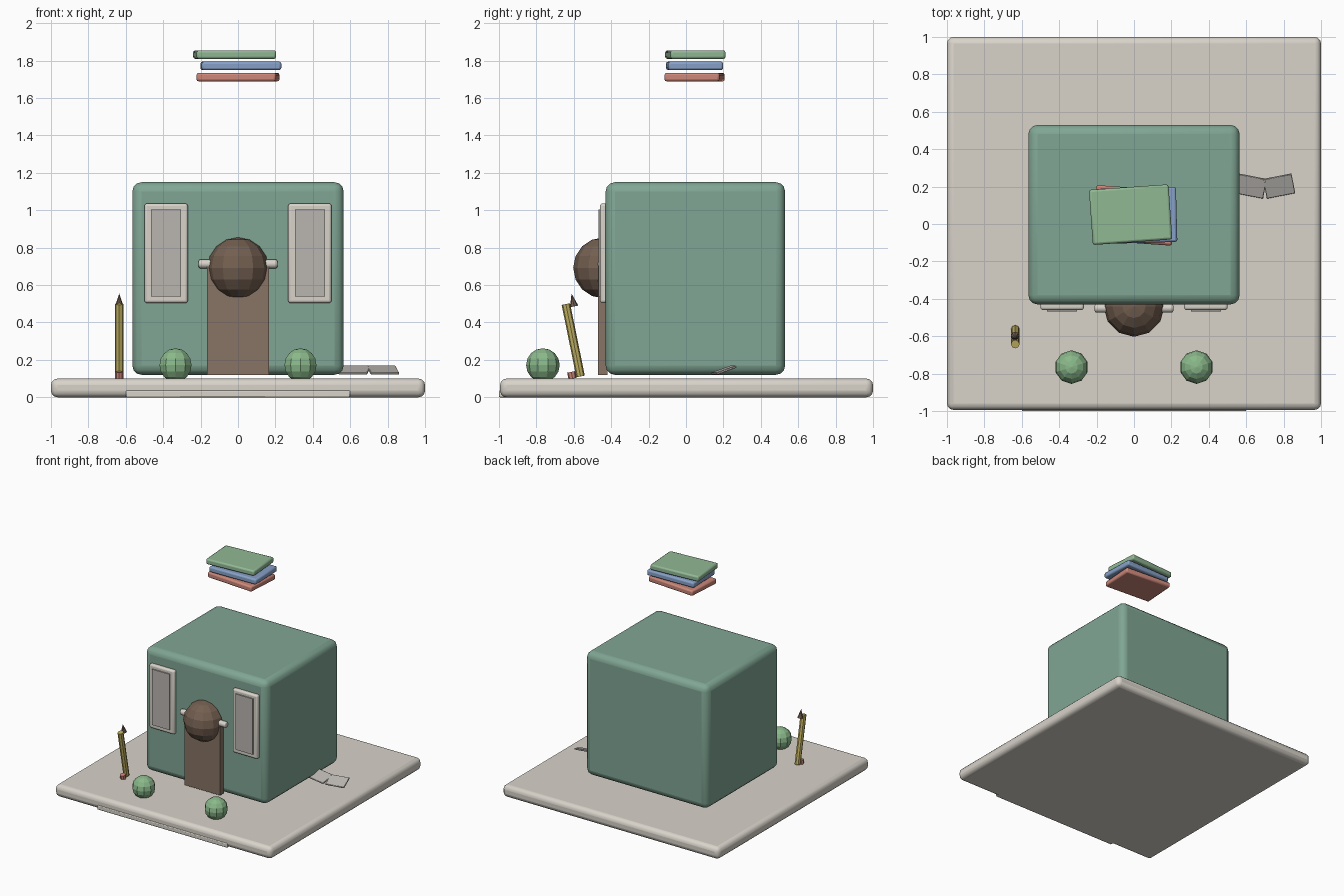
import bpy, bmesh, math
from mathutils import Matrix, Euler

if "Cube" in bpy.data.objects:
    bpy.data.objects.remove(bpy.data.objects["Cube"])


def srgb(*c):
    return [((v / 255 + 0.055) / 1.055) ** 2.4 for v in c] + [1]


PALETTE = {
    "stone": (216, 211, 202), "page_grey": (186, 182, 177), "wall_green": (128, 166, 148),
    "door_brown": (136, 116, 101), "dark_brown": (115, 95, 80), "bush_green": (138, 184, 138),
    "red": (204, 135, 121), "blue": (135, 161, 200), "book_green": (145, 184, 148),
    "yellow": (194, 177, 97),
}
MATS = {}
for n, c in PALETTE.items():
    MATS[n] = bpy.data.materials.new(n)
    MATS[n].diffuse_color = srgb(*c)


def finish(name, bm, mat, loc, rot=(0, 0, 0), bevel=0, seg=3):
    me = bpy.data.meshes.new(name)
    bm.to_mesh(me)
    bm.free()
    ob = bpy.data.objects.new(name, me)
    bpy.context.collection.objects.link(ob)
    ob.location = loc
    ob.rotation_euler = Euler([math.radians(a) for a in rot])
    me.materials.append(MATS[mat])
    if bevel:
        m = ob.modifiers.new("round", 'BEVEL')
        m.width, m.segments, m.limit_method = bevel, seg, 'ANGLE'
        m.angle_limit = math.radians(40)
    return ob


def box(name, mat, loc, size, rot=(0, 0, 0), bevel=0, seg=3):
    bm = bmesh.new()
    bmesh.ops.create_cube(bm, size=1, matrix=Matrix.Diagonal((*size, 1)))
    return finish(name, bm, mat, loc, rot, bevel, seg)


def ball(name, mat, loc, r, u, v):
    bm = bmesh.new()
    bmesh.ops.create_uvsphere(bm, u_segments=u, v_segments=v, radius=r)
    return finish(name, bm, mat, loc)


def rod(name, mat, loc, r1, r2, h, sides, rot=(0, 0, 0), bevel=0):
    bm = bmesh.new()
    bmesh.ops.create_cone(bm, cap_ends=True, segments=sides, radius1=r1, radius2=r2, depth=h)
    return finish(name, bm, mat, loc, rot, bevel)


# ground slab and front step
box("base_slab", "stone", (0, 0.003, 0.05), (2, 1.994, 0.1), bevel=0.035)
box("front_step", "stone", (0, -0.95, 0.018), (1.2, 0.1, 0.036), bevel=0.006, seg=2)

# house body
box("house_body", "wall_green", (0, 0.05, 0.635), (1.13, 0.96, 1.03), bevel=0.05)

# door with ball top and cross bar
box("door", "door_brown", (0, -0.445, 0.41), (0.33, 0.05, 0.58))
ball("door_ball", "dark_brown", (0, -0.44, 0.692), 0.163, 12, 8)
rod("cross_bar", "stone", (0, -0.45, 0.713), 0.024, 0.024, 0.42, 12, (0, 90, 0), 0.009)

# windows and bushes on both sides
for side, s in (("left", -1), ("right", 1)):
    box(side + "_window_frame", "stone", (s * 0.384, -0.44, 0.77), (0.232, 0.04, 0.532), bevel=0.014)
    box(side + "_window_panel", "page_grey", (s * 0.384, -0.446, 0.772), (0.16, 0.046, 0.465))
    ball(side + "_bush", "bush_green", (s * 0.334, -0.765, 0.172), 0.09, 10, 8)

# floating stack of books
for name, mat, x, y, z, turn in (("lower_book", "red", 0, 0.046, 1.712, -4),
                                 ("middle_book", "blue", 0.015, 0.046, 1.772, 1.5),
                                 ("upper_book", "book_green", -0.018, 0.05, 1.832, 4)):
    box(name, mat, (x, y, z), (0.426, 0.295, 0.046), (0, 0, turn), 0.012, 2)

# leaning pencil
TILT = (11.5, 0, 0)
rod("pencil_body", "yellow", (-0.635, -0.603, 0.305), 0.023, 0.023, 0.395, 8, TILT)
rod("pencil_tip", "dark_brown", (-0.635, -0.605, 0.52), 0.023, 0.0, 0.07, 8, TILT)
rod("pencil_eraser", "red", (-0.635, -0.61, 0.118), 0.022, 0.022, 0.036, 8, TILT)

# open book lying beside the house
for side, s in (("left", -1), ("right", 1)):
    box(side + "_page", "page_grey", (0.7 + s * 0.076, 0.203, 0.145), (0.155, 0.112, 0.012),
        (20, 0, s * 11), 0.003, 1)

# smooth shading on the rounded parts only
for ob in bpy.context.scene.objects:
    if ob.modifiers:
        bpy.ops.object.select_all(action='DESELECT')
        ob.select_set(True)
        bpy.context.view_layer.objects.active = ob
        bpy.ops.object.shade_smooth_by_angle(angle=math.radians(35))

for m in bpy.data.materials:
    if m.users and not m.is_grease_pencil:
        m.use_nodes = True
        m.node_tree.nodes["Principled BSDF"].inputs["Base Color"].default_value = m.diffuse_color
